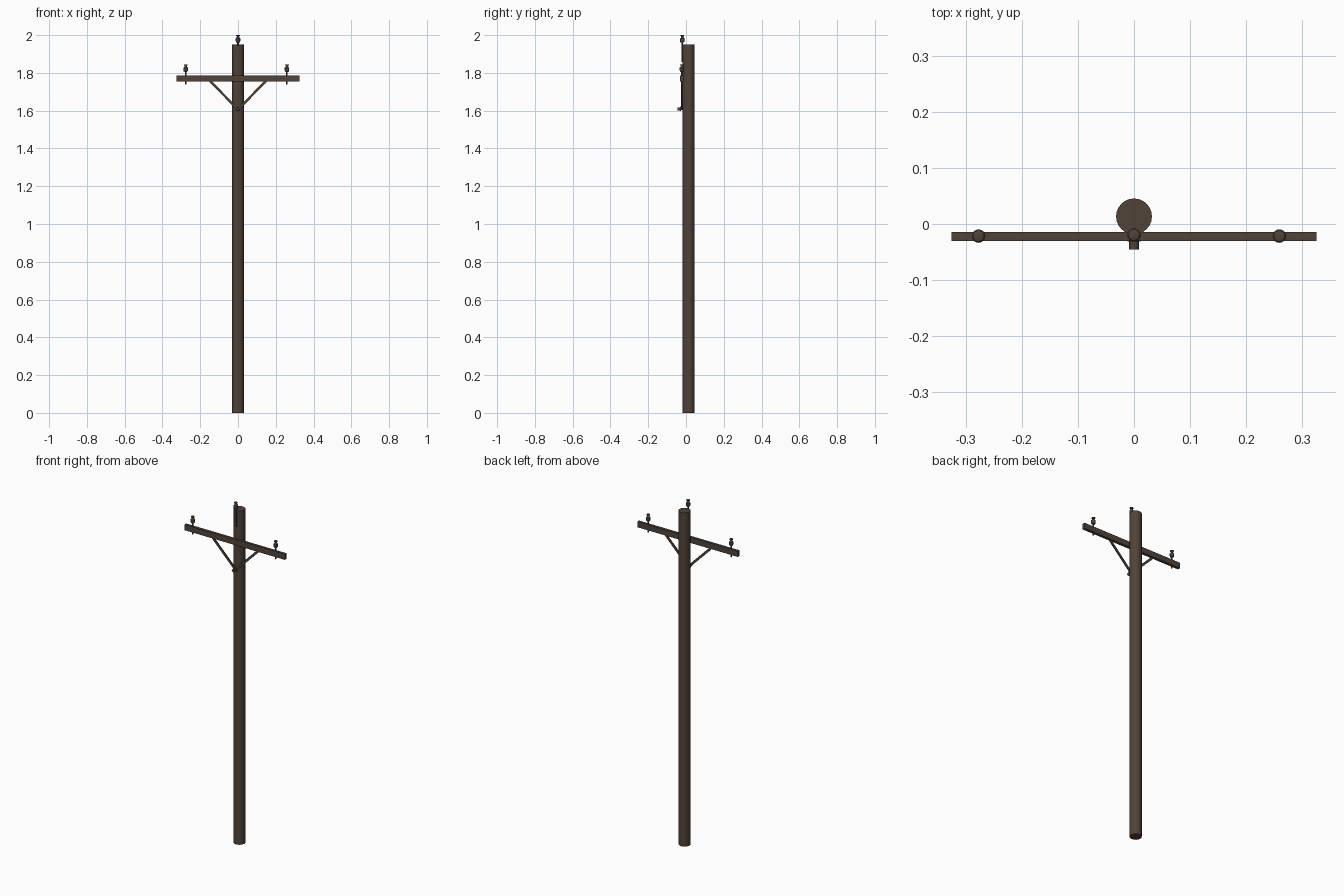
import bpy, bmesh, math
from mathutils import Vector

if "Cube" in bpy.data.objects:
    bpy.data.objects.remove(bpy.data.objects["Cube"])

wood = bpy.data.materials.new("dark brown wood")
wood.diffuse_color = (0.08, 0.056, 0.042, 1)
wood.use_nodes = True
wood.node_tree.nodes["Principled BSDF"].inputs["Base Color"].default_value = wood.diffuse_color


def finish(name, bm, smooth=False):
    bmesh.ops.recalc_face_normals(bm, faces=bm.faces)
    me = bpy.data.meshes.new(name)
    bm.to_mesh(me)
    bm.free()
    me.materials.append(wood)
    ob = bpy.data.objects.new(name, me)
    bpy.context.collection.objects.link(ob)
    if smooth:
        bpy.context.view_layer.objects.active = ob
        ob.select_set(True)
        bpy.ops.object.shade_smooth_by_angle(angle=math.radians(40))
        ob.select_set(False)
    return ob


def box(name, center, size, tilt=0):
    bm = bmesh.new()
    bmesh.ops.create_cube(bm, size=1)
    bmesh.ops.scale(bm, vec=size, verts=bm.verts)
    ob = finish(name, bm)
    ob.location = center
    ob.rotation_euler.y = tilt
    return ob


def lathe(name, profile, origin, sides=16, rot=(0, 0, 0)):
    """Closed solid of revolution from (radius, height) pairs."""
    bm = bmesh.new()
    rings = [[bm.verts.new((r * math.cos(2 * math.pi * i / sides),
                            r * math.sin(2 * math.pi * i / sides), z))
              for i in range(sides)] for r, z in profile]
    for a, b in zip(rings, rings[1:]):
        for i in range(sides):
            j = (i + 1) % sides
            bm.faces.new((a[i], a[j], b[j], b[i]))
    bm.faces.new(rings[0])
    bm.faces.new(rings[-1])
    ob = finish(name, bm, True)
    ob.location = origin
    ob.rotation_euler = rot
    return ob


# Pole and crossarm
lathe("pole", [(0.032, 0), (0.032, 1.95)], (0, 0.0135, 0), 24)
box("crossarm", (0, -0.0225, 1.770), (0.65, 0.016, 0.033))

# Diagonal braces meeting at the lower bolt
for side, label in ((-1, "left"), (1, "right")):
    a, b = Vector((0, -0.0225, 1.607)), Vector((side * 0.152, -0.0225, 1.760))
    d = b - a
    box(label + "_brace", (a + b) / 2, (0.013, 0.006, d.length),
        math.atan2(d.x, d.z))

# Brace bolt with washer, pointing forward
lathe("brace_bolt", [(0.006, 0), (0.006, 0.012), (0.012, 0.012), (0.012, 0.017),
                     (0.009, 0.017), (0.009, 0.031)],
      (0, -0.014, 1.609), 12, (math.pi / 2, 0, 0))

# Insulators: skirted body, neck and cap on a steel pin; heights from the top
body = [(0.004, -0.068), (0.004, -0.040), (0.010, -0.038), (0.012, -0.032),
        (0.012, -0.018), (0.008, -0.014), (0.006, -0.010), (0.006, -0.007),
        (0.010, -0.005), (0.010, -0.001), (0.008, 0)]
for name, x, y, top, low in (("left_insulator", -0.277, -0.0215, 1.845, -0.107),
                             ("right_insulator", 0.259, -0.0215, 1.845, -0.107),
                             ("top_insulator", 0, -0.0195, 2.0, -0.140)):
    lathe(name, [(0.004, low)] + body[1:], (x, y, top))
# Flat bracket holding the top pin to the pole
box("top_pin_bracket", (0, -0.0205, 1.90), (0.010, 0.006, 0.085))
